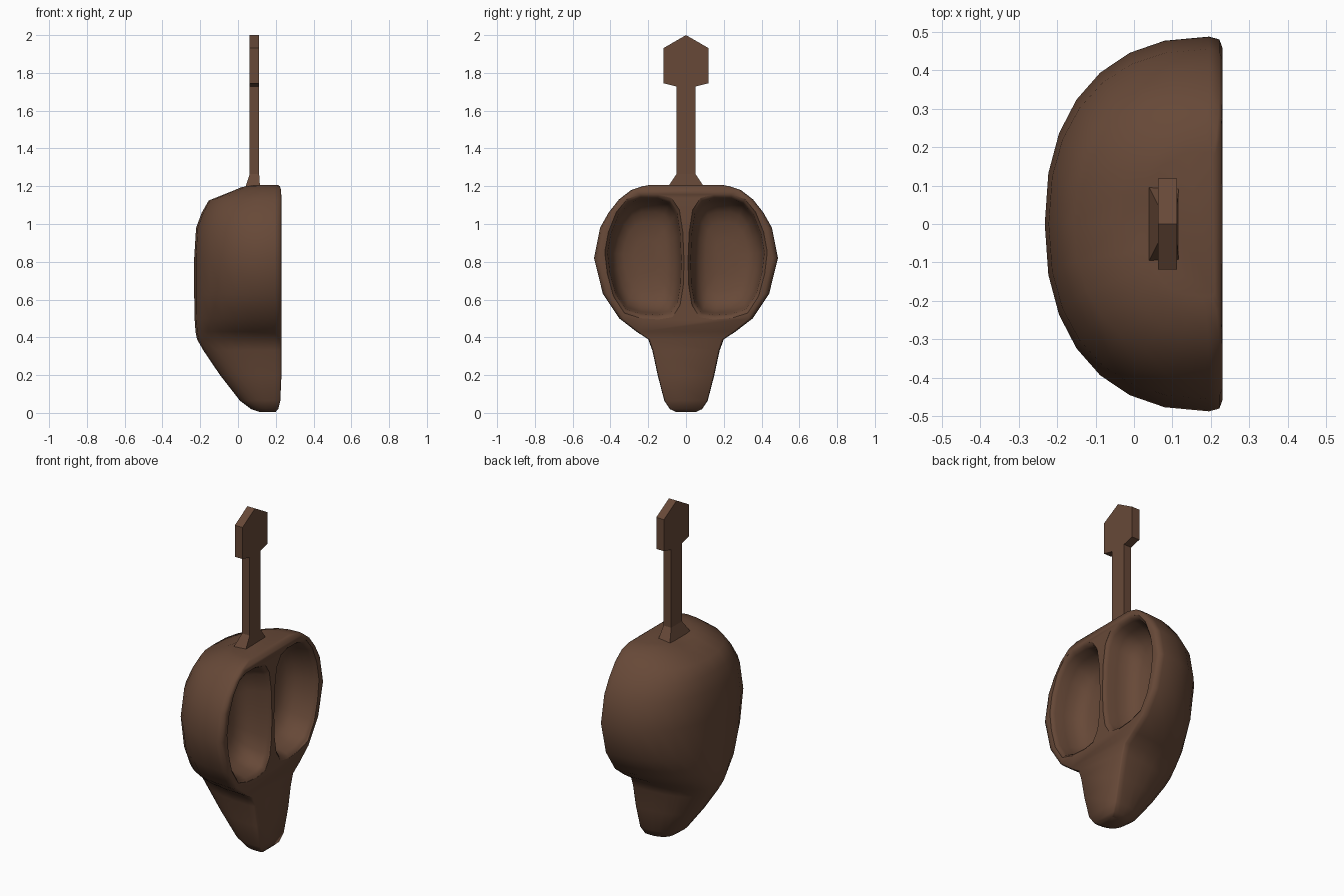
import bpy, bmesh, math

cube = bpy.data.objects.get("Cube")
if cube:
    bpy.data.objects.remove(cube)

brown = bpy.data.materials.new("brown wood")
brown.use_nodes = True
COLOUR = (0.135, 0.066, 0.039, 1)
brown.diffuse_color = COLOUR
brown.node_tree.nodes["Principled BSDF"].inputs["Base Color"].default_value = COLOUR


def loft(name, rings):
    """Skin a list of equal-length closed rings and cap both ends."""
    bm = bmesh.new()
    loops = [[bm.verts.new(p) for p in ring] for ring in rings]
    n = len(loops[0])
    for a, b in zip(loops, loops[1:]):
        for i in range(n):
            j = (i + 1) % n
            bm.faces.new((a[i], a[j], b[j], b[i]))
    bm.faces.new(loops[0][::-1])
    bm.faces.new(loops[-1])
    bmesh.ops.recalc_face_normals(bm, faces=bm.faces)
    mesh = bpy.data.meshes.new(name)
    bm.to_mesh(mesh)
    bm.free()
    mesh.materials.append(brown)
    obj = bpy.data.objects.new(name, mesh)
    bpy.context.collection.objects.link(obj)
    return obj


def body_ring(z, w, front, back):
    """Half-round section with a flat, soft-cornered side at x = back."""
    ring = []
    steps = 14
    e = 2 / 2.3
    mid = back - 0.035
    for i in range(steps + 1):
        t = math.pi * (i / steps - 0.5)
        y = w * math.copysign(abs(math.sin(t)) ** e, t)
        ring.append([mid - (mid - front) * max(math.cos(t), 0) ** e, y, z])
    ring += [[back - 0.008, w * 0.985, z], [back, w * 0.94, z],
             [back, -w * 0.94, z], [back - 0.008, -w * 0.985, z]]
    # slight dip between the two lobes on top
    if z > 1.1:
        for p in ring:
            p[2] -= 0.018 * (z - 1.1) / 0.1 * max(0, 1 - abs(p[1]) / 0.17)
    return ring


# height, half width, front x, flat-side x
SECTIONS = [
    (0.006, 0.055, 0.11, 0.2), (0.02, 0.085, 0.07, 0.213), (0.065, 0.115, 0.01, 0.224),
    (0.2, 0.15, -0.095, 0.23), (0.33, 0.178, -0.183, 0.23), (0.39, 0.2, -0.217, 0.23),
    (0.43, 0.262, -0.225, 0.23), (0.5, 0.353, -0.23, 0.23), (0.63, 0.44, -0.232, 0.23),
    (0.82, 0.487, -0.232, 0.23), (0.98, 0.455, -0.222, 0.23), (1.06, 0.41, -0.192, 0.23),
    (1.13, 0.355, -0.155, 0.23), (1.18, 0.29, -0.04, 0.228), (1.2, 0.23, 0.0, 0.222),
    (1.207, 0.19, 0.03, 0.21),
]
body = loft("body", [body_ring(*s) for s in SECTIONS])

# one hollow outline, mirrored for the other side
OUTLINE = [(0.022, 0.8), (0.028, 0.95), (0.045, 1.06), (0.085, 1.12), (0.15, 1.138),
           (0.24, 1.138), (0.305, 1.115), (0.36, 1.05), (0.4, 0.95), (0.418, 0.85),
           (0.405, 0.74), (0.375, 0.63), (0.32, 0.545), (0.24, 0.52), (0.15, 0.513),
           (0.08, 0.525), (0.042, 0.585), (0.026, 0.68)]
CY, CZ = 0.215, 0.825
# depth x and outline scale
LAYERS = [(0.26, 1.06), (0.229, 1.06), (0.222, 1.02), (0.205, 0.985), (0.15, 0.95),
          (0.1, 0.88), (0.065, 0.76), (0.045, 0.58), (0.035, 0.3)]
for side, label in ((1, "left"), (-1, "right")):
    rings = [[(x, side * (CY + (y - CY) * s), CZ + (z - CZ) * s) for y, z in OUTLINE]
             for x, s in LAYERS]
    cutter = loft(label + "_hollow_cutter", rings)
    cutter.hide_render = True
    cut = body.modifiers.new(label + "_hollow", "BOOLEAN")
    cut.operation = "DIFFERENCE"
    cut.solver = "EXACT"
    cut.object = cutter
    bpy.ops.object.select_all(action="DESELECT")
    bpy.context.view_layer.objects.active = body
    body.select_set(True)
    bpy.ops.object.modifier_apply(modifier=cut.name)
    bpy.data.objects.remove(cutter)
bpy.ops.object.shade_smooth_by_angle(angle=math.radians(55))


def rect(z, y, x0, x1):
    return [(x0, -y, z), (x1, -y, z), (x1, y, z), (x0, y, z)]


# handle: flared foot, straight neck, pointed head
loft("handle_foot", [rect(1.16, 0.11, 0.03, 0.118), rect(1.19, 0.1, 0.037, 0.117),
                     rect(1.265, 0.05, 0.062, 0.112)])
loft("handle_neck", [rect(1.26, 0.05, 0.062, 0.112), rect(1.735, 0.05, 0.062, 0.112)])
HEAD = [(-0.05, 1.728), (0.05, 1.728), (0.118, 1.745), (0.118, 1.932),
        (0, 2.0), (-0.118, 1.932), (-0.118, 1.745)]
loft("handle_head", [[(x, y, z) for y, z in HEAD] for x in (0.062, 0.112)])
